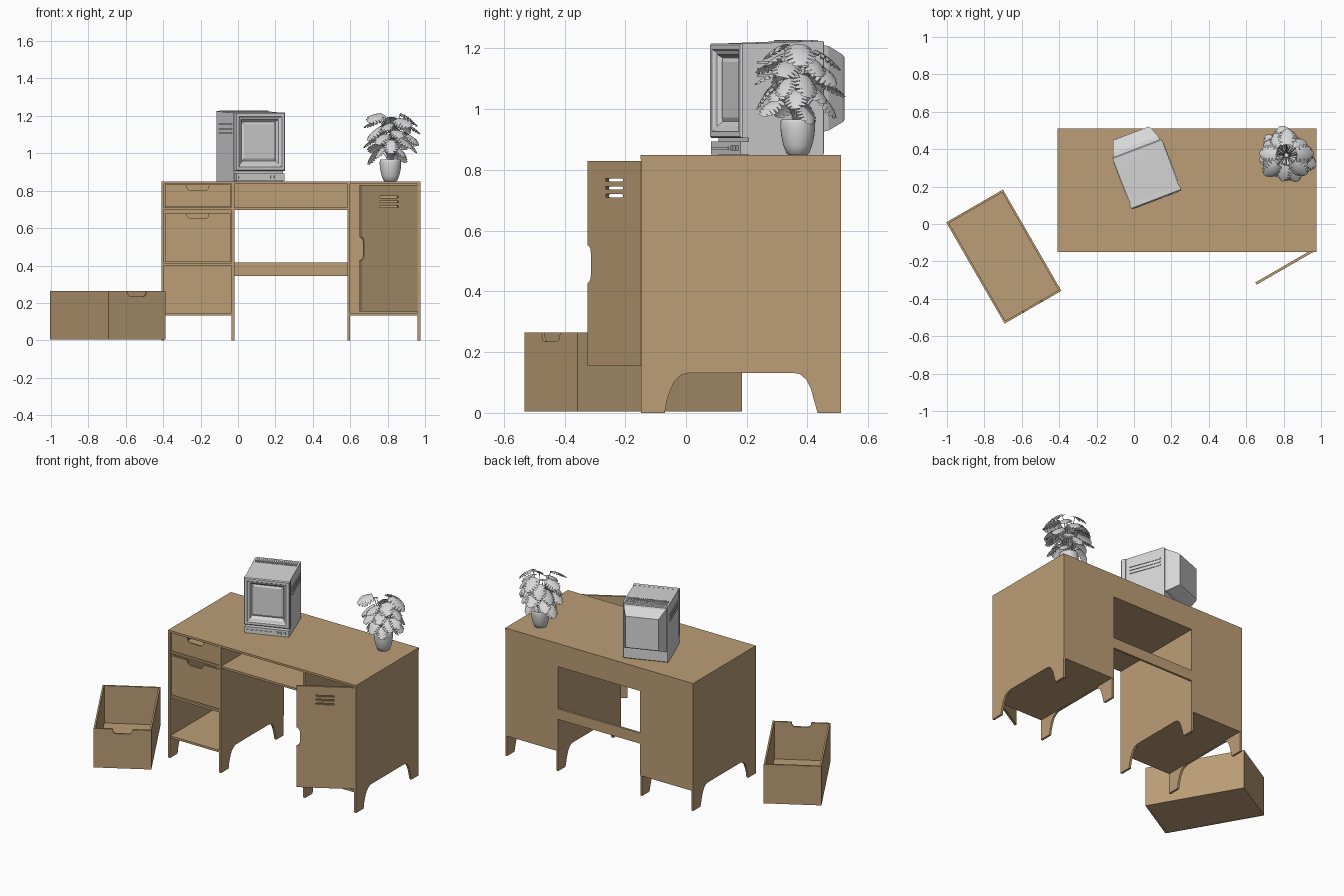
import bpy, bmesh, math, random
from mathutils import Matrix, Vector

if "Cube" in bpy.data.objects:
    bpy.data.objects.remove(bpy.data.objects["Cube"])

random.seed(4)


def material(name, rgb):
    m = bpy.data.materials.new(name)
    m.diffuse_color = (*rgb, 1)
    m.use_nodes = True
    m.node_tree.nodes["Principled BSDF"].inputs["Base Color"].default_value = m.diffuse_color
    return m


WOOD = material("tan wood", (0.50, 0.34, 0.18))
GREY = material("light grey", (0.68, 0.68, 0.68))
I = Matrix.Identity(4)


def add(name, mesh, mat, smooth=False):
    ob = bpy.data.objects.new(name, mesh)
    bpy.context.collection.objects.link(ob)
    mesh.materials.clear()
    mesh.materials.append(mat)
    for p in mesh.polygons:
        p.use_smooth = smooth
        p.material_index = 0
    return ob


def from_bm(name, bm, mat, mtx=I, smooth=False, fix=True):
    if fix:
        bmesh.ops.recalc_face_normals(bm, faces=bm.faces[:])
    bm.transform(mtx)
    me = bpy.data.meshes.new(name)
    bm.to_mesh(me)
    bm.free()
    return add(name, me, mat, smooth)


def box(name, x, y, z, mat=WOOD, mtx=I):
    bm = bmesh.new()
    c = Vector([(a + b) / 2 for a, b in (x, y, z)])
    s = [b - a for a, b in (x, y, z)]
    bmesh.ops.create_cube(bm, size=1, matrix=Matrix.Translation(c) @ Matrix.Diagonal((*s, 1)))
    return from_bm(name, bm, mat, mtx)


def curve_mesh(name, cu, mat, mtx=I, smooth=False):
    tmp = bpy.data.objects.new(name + "_curve", cu)
    bpy.context.collection.objects.link(tmp)
    dg = bpy.context.evaluated_depsgraph_get()
    me = bpy.data.meshes.new_from_object(tmp.evaluated_get(dg))
    bpy.data.objects.remove(tmp)
    me.transform(mtx)
    return add(name, me, mat, smooth)


def panel(name, loops, thick, mtx, mat=WOOD):
    """Flat board: the first loop is the outline, later loops are holes."""
    cu = bpy.data.curves.new(name, 'CURVE')
    cu.dimensions, cu.fill_mode, cu.extrude = '2D', 'BOTH', thick / 2
    for pts in loops:
        sp = cu.splines.new('POLY')
        sp.points.add(len(pts) - 1)
        for p, (u, v) in zip(sp.points, pts):
            p.co = (u, v, 0, 1)
        sp.use_cyclic_u = True
    return curve_mesh(name, cu, mat, mtx)


def frame(u, v, w, o):
    m = Matrix((u, v, w)).transposed().to_4x4()
    m.translation = o
    return m


def rect(a, b, c, d):
    return [(a, c), (b, c), (b, d), (a, d)]


def front_plane(y):
    return frame((1, 0, 0), (0, 0, 1), (0, -1, 0), (0, y, 0))


# ---- desk carcass
X = [-0.41, -0.02, 0.585, 0.975]
T = 0.014
leg = [(-0.149, 0), (-0.07, 0), (-0.063, 0.04), (-0.05, 0.08), (-0.035, 0.108), (-0.015, 0.125), (0.01, 0.132),
       (0.35, 0.132), (0.375, 0.128), (0.396, 0.11), (0.411, 0.08), (0.422, 0.04), (0.433, 0),
       (0.51, 0), (0.51, 0.836), (-0.149, 0.836)]
for n, x in zip(("left_outer", "left_inner", "right_inner", "right_outer"),
                (X[0] + T / 2, X[1] - T / 2, X[2] + T / 2, X[3] - T / 2)):
    panel(n + "_side", [leg], T, frame((0, 1, 0), (0, 0, 1), (1, 0, 0), (x, 0, 0)))
box("desk_top", (X[0], X[3]), (-0.15, 0.511), (0.836, 0.85))
back = [(X[0] + .001, .133), (X[1], .133), (X[1], .345), (X[2], .345), (X[2], .133), (X[3] - .001, .133),
        (X[3] - .001, .836), (X[0] + .001, .836)]
panel("back_panel", [back, rect(X[1], X[2], 0.415, 0.696)], T, front_plane(0.504))
for n, a, b, z in (("left_floor", 0, 1, .133), ("left_shelf", 0, 1, .40), ("drawer_divider", 0, 1, .697),
                   ("center_shelf", 1, 2, .697), ("right_floor", 2, 3, .133)):
    box(n, (X[a] + (T if a != 1 else 0), X[b] - (T if b != 2 else 0)), (-0.147, 0.497), (z, z + T))


# ---- drawers: open boxes with a finger notch in the front board
def drawer(name, h, mtx, w=0.35, d=0.625, t=0.011):
    r = w / 2
    notch = [(.06, h), (.057, h - .017), (.05, h - .026), (.042, h - .03)]
    outline = [(-r, 0), (r, 0), (r, h)] + notch + [(-x, z) for x, z in reversed(notch)] + [(-r, h)]
    panel(name + "_front", [outline], t, mtx @ front_plane(t / 2))
    box(name + "_back", (-r, r), (d - t, d), (0, h), WOOD, mtx)
    for s, n in ((-1, "_left"), (1, "_right")):
        box(name + n, sorted((s * r, s * (r - t))), (t, d - t), (0, h), WOOD, mtx)
    box(name + "_bottom", (-r + t, r - t), (t, d - t), (0.001, t), WOOD, mtx)


drawer("top_drawer", 0.118, Matrix.Translation((-0.215, -0.143, 0.714)))
drawer("middle_drawer", 0.262, Matrix.Translation((-0.215, -0.143, 0.42)), w=0.352)
drawer("removed_drawer", 0.26, Matrix.Translation((-0.54, -0.445, 0.005)) @ Matrix.Rotation(math.radians(30), 4, 'Z'))

# ---- open door with vents and a finger notch
c, s = math.cos(math.radians(30)), 0.5
outline = [(0, .155), (.352, .155), (.352, .83), (0, .83), (0, .552), (.01, .549), (.018, .54), (.021, .528),
           (.021, .452), (.018, .44), (.01, .431), (0, .428)]


def slot(u, v, half, r):
    return [(u + sgn * half + r * math.sin(a) * sgn, v + r * math.cos(a) * sgn)
            for sgn in (1, -1) for a in [math.pi * k / 4 for k in range(5)]]


panel("door", [outline] + [slot(0.175, z, 0.053, 0.005) for z in (.715, .741, .767)], T,
      frame((c, s, 0), (0, 0, 1), (s, -c, 0), (0.653, -0.318, 0)))

# ---- old monitor, turned on the desk (local y runs back from its front)
M = Matrix.Translation((0.1205, 0.129, 0)) @ Matrix.Rotation(math.radians(20.9), 4, 'Z')


def loft(name, rings, mat=GREY):
    bm = bmesh.new()
    vs = [[bm.verts.new(p) for p in ((-w, y, a), (w, y, a), (w, y, b), (-w, y, b))] for y, w, a, b in rings]
    for p, q in zip(vs, vs[1:]):
        for k in range(4):
            bm.faces.new((p[k], p[(k + 1) % 4], q[(k + 1) % 4], q[k]))
    bm.faces.new(vs[0])
    bm.faces.new(vs[-1])
    return from_bm(name, bm, mat, M)


loft("monitor_body", [(.03, .139, .85, 1.216), (.29, .142, .85, 1.225), (.296, .138, .855, 1.221)])
loft("monitor_bezel", [(.032, .143, .905, 1.217), (.006, .143, .905, 1.217), (0, .138, .91, 1.212),
                       (0, .122, .926, 1.197), (.007, .117, .931, 1.192), (.012, .106, .945, 1.18),
                       (.025, .1, .955, 1.172), (.028, .097, .96, 1.168), (.022, .085, .973, 1.155)])
loft("monitor_tube_cover", [(.29, .132, .925, 1.212), (.315, .13, .93, 1.208), (.372, .108, .957, 1.18),
                            (.381, .102, .964, 1.172)])
box("monitor_base", (-.138, .138), (.002, .06), (.851, .893), GREY, M)
box("base_slot", (-.125, .03), (-.002, .003), (.866, .876), GREY, M)
for x in (.065, .085, .112):
    box("base_button", (x - .007, x + .007), (-.004, .003), (.864, .88), GREY, M)
for sgn in (-1, 1):
    for z in (1.11, 1.132, 1.154):
        box("side_vent", sorted((sgn * .138, sgn * .1445)), (.06, .27), (z - .004, z + .004), GREY, M)
for k in range(22):
    x = -.126 + k * .012
    box("top_vent", (x - .003, x + .003), (.222, .278), (1.2, 1.2275), GREY, M)

# ---- potted plant
P = Vector((0.815, 0.368, 0.85))
prof = [(0, 0), (.03, 0), (.037, .004), (.047, .03), (.054, .06), (.0575, .09), (.057, .108), (.055, .116),
        (.051, .116), (.051, .102), (0, .104)]
bm = bmesh.new()
vs = [bm.verts.new((r, 0, z)) for r, z in prof]
es = [bm.edges.new(e) for e in zip(vs, vs[1:])]
bmesh.ops.spin(bm, geom=vs + es, axis=(0, 0, 1), cent=(0, 0, 0), angle=math.tau, steps=28)
bmesh.ops.remove_doubles(bm, verts=bm.verts[:], dist=1e-5)
pot = from_bm("plant_pot", bm, GREY, Matrix.Translation(P), True)

leaves = bmesh.new()
stems = bpy.data.curves.new("plant_stems", 'CURVE')
stems.dimensions, stems.bevel_depth, stems.bevel_resolution = '3D', 0.0022, 1


def leaf(base, ang, pitch, L, W, roll):
    """Split leaf: a solid middle with separate lobes along each edge."""
    m = (Matrix.Translation(base) @ Matrix.Rotation(ang, 4, 'Z') @ Matrix.Rotation(pitch, 4, 'Y')
         @ Matrix.Rotation(roll, 4, 'X'))
    lobes = 6

    def pt(t, w, side):
        half = W * (math.sin(math.pi * min(1, .14 + .86 * t)) ** 0.6 if t < 1 else 0)
        x = L * (t + .16 * w * (1 - t) - .12 * w * (1 - t) ** 4 * 2)
        return leaves.verts.new(m @ Vector((x, side * half * w, -.3 * L * t * t - .35 * half * w * w)))

    for side in (-1, 1):
        for i in range(lobes):
            a, b = i / lobes, (i + 1) / lobes
            gap = .2 / lobes
            rows = [[pt(a, 0, side), pt(b, 0, side)], [pt(a, .45, side), pt(b, .45, side)],
                    [pt(a + gap * .5, .8, side), pt(b - gap * .5, .8, side)],
                    [pt(a + gap, 1, side), pt(b - gap * 1.4, .98, side)]]
            for p, q in zip(rows, rows[1:]):
                f = (p[0], p[1], q[1], q[0])
                leaves.faces.new(f if side > 0 else f[::-1])


N = 27
for k in range(N):
    h = k / (N - 1)
    ang = k * 2.39996 + 0.5
    r = (.085 + random.uniform(-.015, .012)) * (1 - .3 * h) if k % 4 else .04 + .02 * h
    z = .165 + .205 * h + random.uniform(-.012, .012)
    L = random.uniform(.075, .092) + .02 * h
    tip = P + Vector((r * math.cos(ang), r * math.sin(ang), z))
    leaf(tip, ang, random.uniform(.35, .8) - .35 * h, L, L * .5, random.uniform(-.35, .35))
    sp = stems.splines.new('POLY')
    sp.points.add(6)
    for j, p in enumerate(sp.points):
        t = j / 6
        rr = .012 + (r - .012) * t ** 1.6
        p.co = (P.x + rr * math.cos(ang), P.y + rr * math.sin(ang), P.z + .1 + (z - .1) * (1 - (1 - t) ** 1.3), 1)
# one low leaf reaching out to the right
leaf(P + Vector((.095, -.035, .25)), -.35, .5, .08, .04, .2)
bmesh.ops.remove_doubles(leaves, verts=leaves.verts[:], dist=1e-5)
from_bm("plant_leaves", leaves, GREY, I, True, False)
curve_mesh("plant_stems", stems, GREY, I, True)
